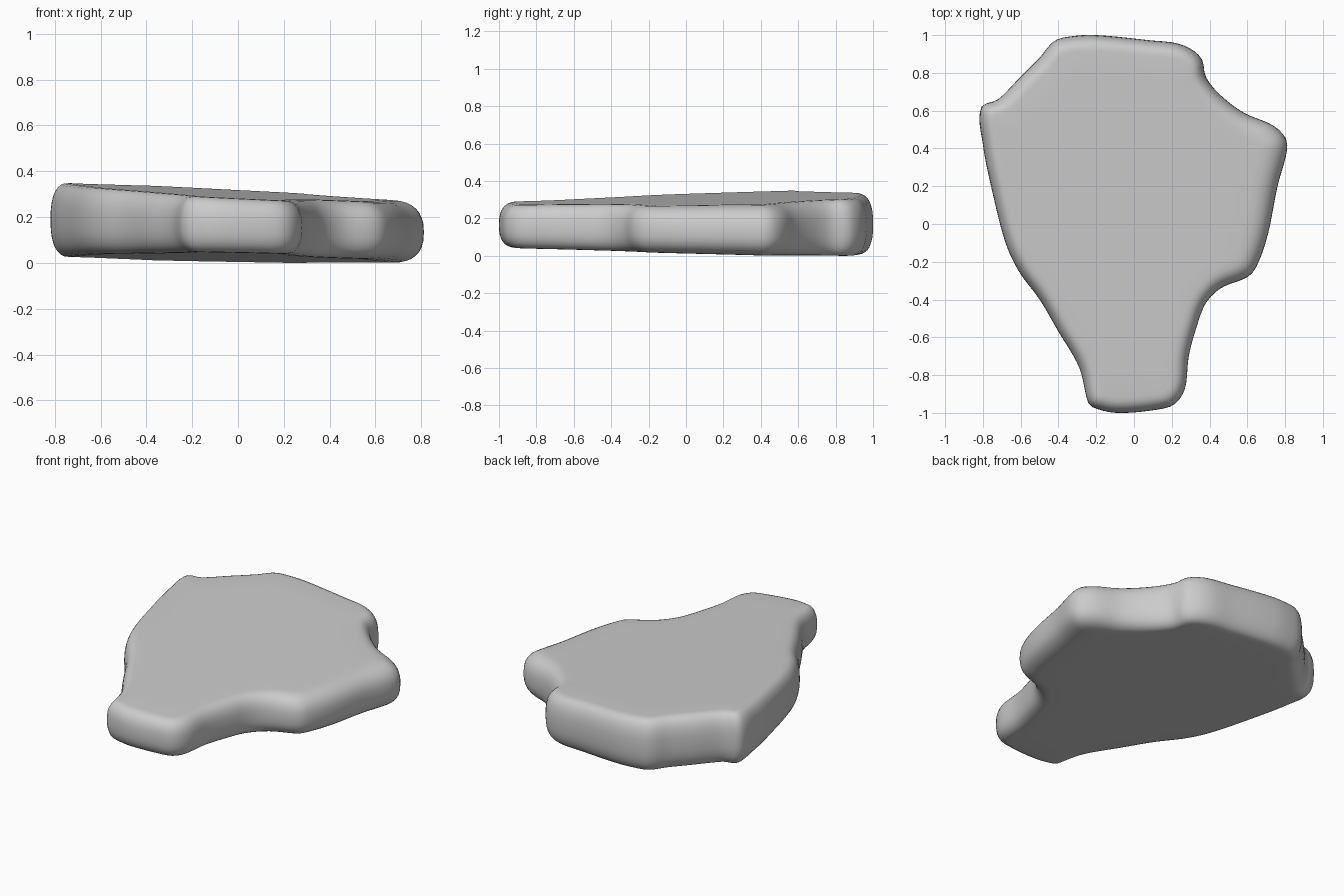
import bpy, bmesh, math
from mathutils import Vector

if "Cube" in bpy.data.objects:
    bpy.data.objects.remove(bpy.data.objects["Cube"])

# Plan outline, counterclockwise from the tail
OUTLINE = [(-.22, -.97), (-.09, -1), (.14, -.98), (.22, -.95), (.27, -.87), (.29, -.7),
           (.33, -.55), (.38, -.42), (.46, -.34), (.61, -.275), (.66, -.2), (.71, -.05),
           (.76, .2), (.81, .39), (.8, .46), (.73, .525), (.58, .59), (.45, .69), (.38, .78),
           (.355, .88), (.25, .95), (.08, .973), (-.2, 1), (-.32, .995), (-.42, .97),
           (-.5, .88), (-.61, .77), (-.72, .66), (-.81, .615), (-.8, .42), (-.75, .17),
           (-.68, -.1), (-.61, -.25), (-.5, -.4), (-.4, -.57), (-.29, -.76), (-.245, -.94)]


def smooth_loop(points, steps):
    """Catmull-Rom loop, resampled at even spacing."""
    p = [Vector(q) for q in points]
    n, dense = len(p), []
    for i in range(n):
        a, b, c, d = p[i - 1], p[i], p[(i + 1) % n], p[(i + 2) % n]
        # centripetal-like tangents scaled to the segment keep corners tidy
        s = (c - b).length
        m0, m1 = (c - a).normalized() * s, (d - b).normalized() * s
        for k in range(24):
            t = k / 24
            dense.append(b * (2*t**3 - 3*t*t + 1) + m0 * (t**3 - 2*t*t + t)
                         + c * (3*t*t - 2*t**3) + m1 * (t**3 - t*t))
    dense.append(dense[0])
    total = sum((dense[i + 1] - dense[i]).length for i in range(len(dense) - 1))
    out, run, target = [], 0, 0
    for a, b in zip(dense, dense[1:]):
        length = (b - a).length
        while target <= run + length and len(out) < steps:
            out.append(a.lerp(b, (target - run) / length))
            target += total / steps
        run += length
    return out


N = 180
loop = smooth_loop(OUTLINE, N)
W = 4
inward = []
for i in range(N):
    t = loop[(i + W) % N] - loop[i - W]
    inward.append(Vector((-t.y, t.x)).normalized())


# Gently tilted upper and lower faces
def top_z(x, y):
    return .298 - .05 * x + .02 * y


def bottom_z(x, y):
    return .022 - .02 * x - .022 * y


bm = bmesh.new()


def ring(inset, scale, height):
    """height runs from -1 (lower face) to 1 (upper face)."""
    verts = []
    for p, n in zip(loop, inward):
        right = max(0, p.x - .4) / .4
        q = (p + n * inset * (.085 + .06 * right)) * scale
        lo, hi = bottom_z(*q), top_z(*q)
        verts.append(bm.verts.new((q.x, q.y, (lo + hi) / 2 + height * (hi - lo) / 2)))
    return verts


# Rounded rim profile with flat caps made of shrinking rings
rings = [ring(0, 0, -1)[:1]] and []
bm.clear()
caps = (.3, .6, .85)
rings += [ring(1, s, -1) for s in caps]
for k in range(17):
    a = -math.pi / 2 + math.pi * k / 16
    c, s = math.cos(a), math.sin(a)
    rings.append(ring(1 - c ** .8 if c > 1e-6 else 1, 1, math.copysign(abs(s) ** .8, s)))
rings += [ring(1, s, 1) for s in reversed(caps)]
for lower, upper in zip(rings, rings[1:]):
    for i in range(N):
        j = (i + 1) % N
        bm.faces.new((lower[i], lower[j], upper[j], upper[i]))
for r, z in ((rings[0], bottom_z(0, 0)), (rings[-1], top_z(0, 0))):
    centre = bm.verts.new((0, 0, z))
    for i in range(N):
        bm.faces.new((r[i], r[(i + 1) % N], centre))
bmesh.ops.recalc_face_normals(bm, faces=bm.faces)

# Rest the slab on the ground
low = min(v.co.z for v in bm.verts)
for v in bm.verts:
    v.co.z -= low
for f in bm.faces:
    f.smooth = True
mesh = bpy.data.meshes.new("stone_slab")
bm.to_mesh(mesh)
bm.free()
slab = bpy.data.objects.new("stone_slab", mesh)
bpy.context.collection.objects.link(slab)
